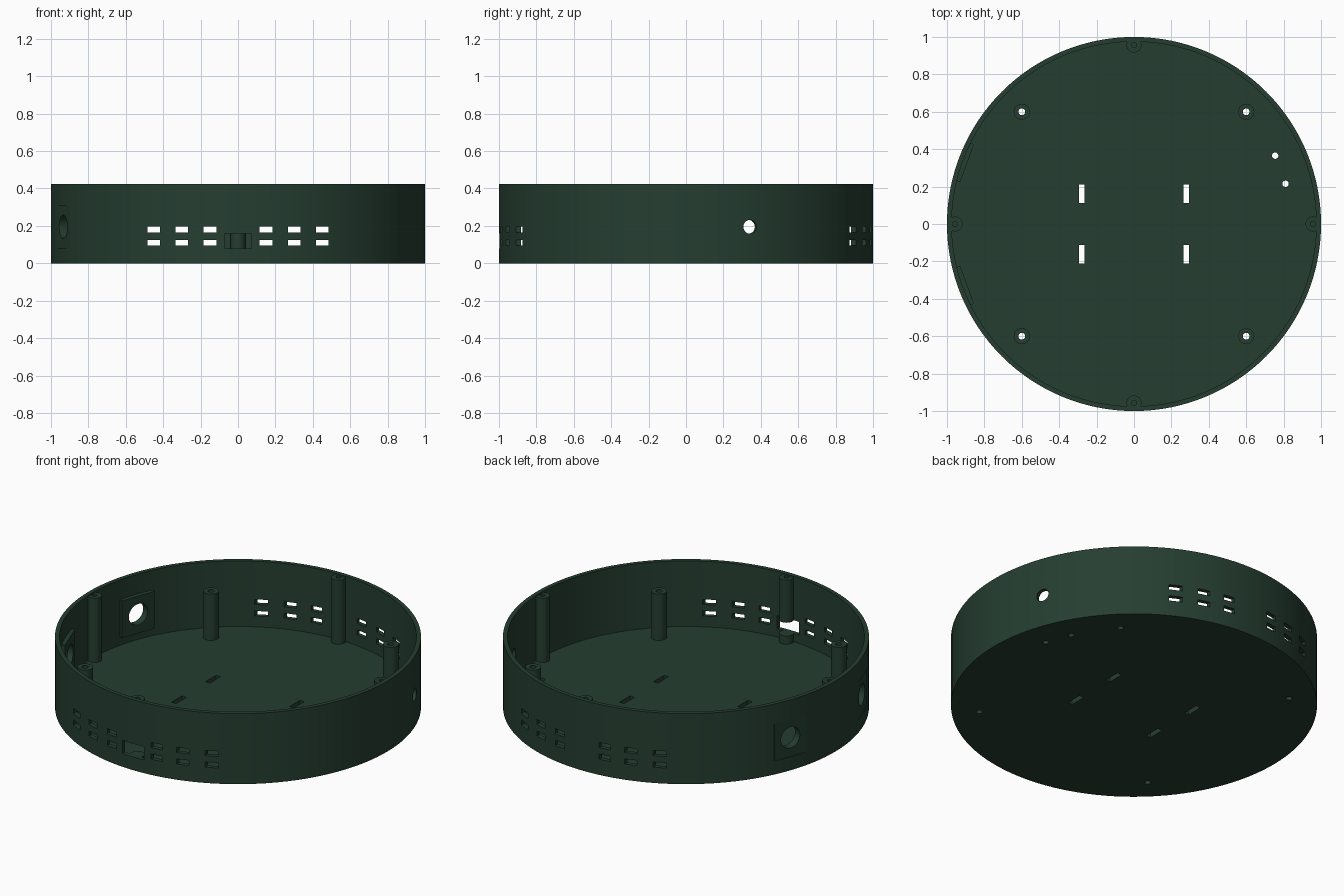
import bpy, math
from mathutils import Vector

if "Cube" in bpy.data.objects:
    bpy.data.objects.remove(bpy.data.objects["Cube"])

H, FLOOR, R_IN = 0.425, 0.03, 0.975
green = bpy.data.materials.new("dark green")
green.diffuse_color = (0.0185, 0.048, 0.030, 1)
green.use_nodes = True
green.node_tree.nodes["Principled BSDF"].inputs["Base Color"].default_value = green.diffuse_color


def finish(ob, name):
    ob.name = name
    ob.data.materials.clear()
    ob.data.materials.append(green)
    return ob


def cyl(name, loc, r, depth, axis=(0, 0, 1), n=32):
    rot = Vector(axis).to_track_quat('Z', 'Y').to_euler()
    bpy.ops.mesh.primitive_cylinder_add(vertices=n, radius=r, depth=depth,
                                        location=loc, rotation=rot)
    return finish(bpy.context.object, name)


def post(name, x, y, r, z0, z1, n=32):
    return cyl(name, (x, y, (z0 + z1) / 2), r, z1 - z0, n=n)


def box(name, loc, size, turn=0):
    bpy.ops.mesh.primitive_cube_add(size=1, location=loc, rotation=(0, 0, turn))
    ob = bpy.context.object
    ob.scale = size
    bpy.ops.object.transform_apply(location=False, rotation=False, scale=True)
    return finish(ob, name)


def cut(ob, cutters):
    """Subtract each cutter from ob, then remove the cutters."""
    bpy.ops.object.select_all(action='DESELECT')
    bpy.context.view_layer.objects.active = ob
    ob.select_set(True)
    for c in cutters:
        m = ob.modifiers.new("cut", 'BOOLEAN')
        m.operation, m.solver, m.object = 'DIFFERENCE', 'EXACT', c
        bpy.ops.object.modifier_apply(modifier=m.name)
    for c in cutters:
        bpy.data.objects.remove(c)


# Round tray with a thin wall
tray = post("tray", 0, 0, 1.0, 0, H, n=128)
cut(tray, [post("hollow", 0, 0, R_IN, FLOOR, H + 0.2, n=128)])

# Vent slots through the front and back wall
cutters = []
for x in (0.15, 0.30, 0.45):
    for sx in (-1, 1):
        for z in (0.11, 0.18):
            for sy in (-1, 1):
                cutters.append(box("vent", (sx * x, sy * 0.95, z), (0.068, 0.4, 0.031)))

# Strap slots and cable holes in the floor
for sx in (-1, 1):
    for sy in (-1, 1):
        cutters.append(box("strap_slot", (sx * 0.28, sy * 0.162, 0), (0.03, 0.1, 0.2)))
        cutters.append(post("screw_hole", sx * 0.6, sy * 0.6, 0.018, -0.1, 0.2))
for x, y in ((0.755, 0.365), (0.81, 0.215)):
    cutters.append(post("cable_hole", x, y, 0.017, -0.1, 0.1))

# Front port, round hole on the right, openings for the mounting pads
cutters.append(box("port", (0, -1.0, 0.12), (0.145, 0.22, 0.08)))
a = math.radians(20)
out = Vector((math.cos(a), math.sin(a), 0))
cutters.append(cyl("side_hole", out * 0.98 + Vector((0, 0, 0.195)), 0.037, 0.3, out))
pads = []
for s in (-1, 1):
    d = Vector((-math.cos(a), s * math.sin(a), 0))
    pads.append((d, math.atan2(d.y, d.x)))
for d, turn in pads:
    cutters.append(box("pad_opening", d + Vector((0, 0, 0.193)), (0.2, 0.215, 0.225), turn))
cut(tray, cutters)

# Flat mounting pads with round holes
for d, turn in pads:
    pad = box("mounting_pad", d * 0.972 + Vector((0, 0, 0.193)), (0.045, 0.215, 0.225), turn)
    cut(pad, [cyl("pad_hole", d * 0.97 + Vector((0, 0, 0.195)), 0.063, 0.3, d, 48)])

# Inner posts, drilled through
for sx in (-1, 1):
    for sy in (-1, 1):
        p = post("inner_post", sx * 0.6, sy * 0.6, 0.043, FLOOR - 0.01, 0.31)
        cut(p, [post("drill", sx * 0.6, sy * 0.6, 0.018, -0.1, 0.5)])

# Rim posts with blind screw holes; the front one is split by the port
for x, y in ((0.957, 0), (-0.957, 0), (0, 0.957), (0, -0.957)):
    p = post("rim_post", x, y, 0.04, FLOOR - 0.01, H - 0.008)
    drills = [post("drill", x, y, 0.014, 0.25, 0.6)]
    if y < 0:
        drills.append(box("port", (0, -1.0, 0.12), (0.145, 0.22, 0.08)))
    cut(p, drills)

# Smooth round surfaces, keep edges sharp
bpy.ops.object.select_all(action='SELECT')
bpy.context.view_layer.objects.active = tray
bpy.ops.object.shade_smooth_by_angle(angle=math.radians(30))
